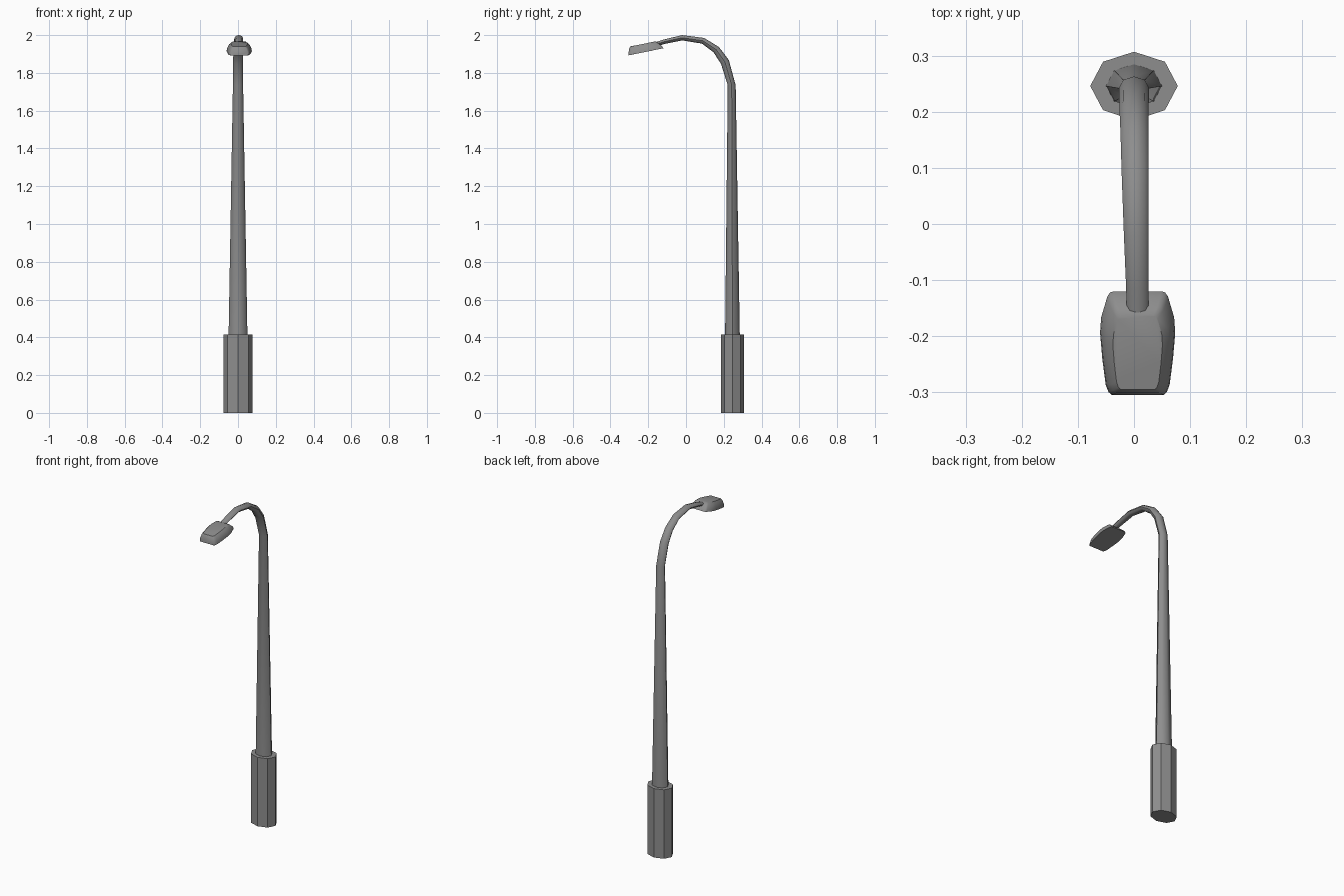
import bpy, bmesh, math
from mathutils import Vector

if "Cube" in bpy.data.objects:
    bpy.data.objects.remove(bpy.data.objects["Cube"])

metal = bpy.data.materials.new("grey_metal")
metal.diffuse_color = (0.27, 0.27, 0.27, 1)
metal.use_nodes = True
metal.node_tree.nodes["Principled BSDF"].inputs["Base Color"].default_value = metal.diffuse_color


def loft(name, rings, smooth=None):
    """Skin a list of equal-length rings and cap both ends."""
    bm = bmesh.new()
    vs = [[bm.verts.new(p) for p in r] for r in rings]
    n = len(vs[0])
    for a, b in zip(vs, vs[1:]):
        for i in range(n):
            j = (i + 1) % n
            bm.faces.new((a[i], a[j], b[j], b[i]))
    bm.faces.new(vs[0][::-1])
    bm.faces.new(vs[-1])
    bmesh.ops.recalc_face_normals(bm, faces=bm.faces[:])
    me = bpy.data.meshes.new(name)
    bm.to_mesh(me)
    bm.free()
    me.materials.append(metal)
    ob = bpy.data.objects.new(name, me)
    bpy.context.collection.objects.link(ob)
    if smooth:
        bpy.ops.object.select_all(action='DESELECT')
        ob.select_set(True)
        bpy.context.view_layer.objects.active = ob
        bpy.ops.object.shade_smooth_by_angle(angle=math.radians(smooth))
    return ob


def oval(c, rx, ry, side=Vector((0, 1, 0)), n=8):
    """Eight-sided oval ring; 'side' is its second axis."""
    return [Vector(c) + Vector((rx, 0, 0)) * math.cos(k * math.tau / n)
            + side * ry * math.sin(k * math.tau / n) for k in range(n)]


# Octagonal base
loft("base", [oval((0, 0.246, z), 0.078, 0.061) for z in (0, 0.415)])

# Tapered pole and curved arm: x, y, z, half width, half depth
path = [(0, 0.246, 0.40, 0.050, 0.039),
        (0, 0.242, 1.735, 0.027, 0.021),
        (0, 0.206, 1.858, 0.026, 0.023),
        (0.001, 0.160, 1.923, 0.025, 0.020),
        (0.002, 0.090, 1.970, 0.024, 0.016),
        (0.004, -0.020, 1.986, 0.022, 0.014),
        (0.006, -0.115, 1.965, 0.020, 0.012),
        (0.007, -0.200, 1.940, 0.019, 0.010)]
rings = []
for i, (x, y, z, rx, ry) in enumerate(path):
    a = path[max(i - 1, 0)]
    b = path[min(i + 1, len(path) - 1)]
    ta = Vector((0, y - a[1], z - a[2]))
    tb = Vector((0, b[1] - y, b[2] - z))
    t = ta.normalized() + tb.normalized() if 1 < i < len(path) - 1 else ta
    if i < 2:
        t = Vector((0, 0, 1))
    t.normalize()
    rings.append(oval((x, y, z), rx, ry, Vector((0, t.z, -t.y))))
loft("pole_and_arm", rings, 50)

# Lamp head: barrel-shaped outline (length fraction, half width), stacked and tilted
half = [(0, 0.046), (0.03, 0.052), (0.10, 0.057), (0.35, 0.063), (0.60, 0.067),
        (0.75, 0.065), (0.95, 0.054), (0.99, 0.049), (1, 0.042)]
outline = [(u, w) for u, w in half] + [(u, -w) for u, w in reversed(half)]
# front y, back y, height, width scale
levels = [(-0.305, -0.120, 0, 1.0), (-0.304, -0.128, 0.014, 0.97),
          (-0.301, -0.148, 0.034, 0.83), (-0.295, -0.163, 0.045, 0.66)]
lamp = []
for y0, y1, h, s in levels:
    ring = []
    for u, w in outline:
        y = y0 + (y1 - y0) * u
        ring.append((0.0065 + w * s, y, 1.893 + 0.2 * (y + 0.305) + h))
    lamp.append(ring)
loft("lamp_head", lamp, 40)
